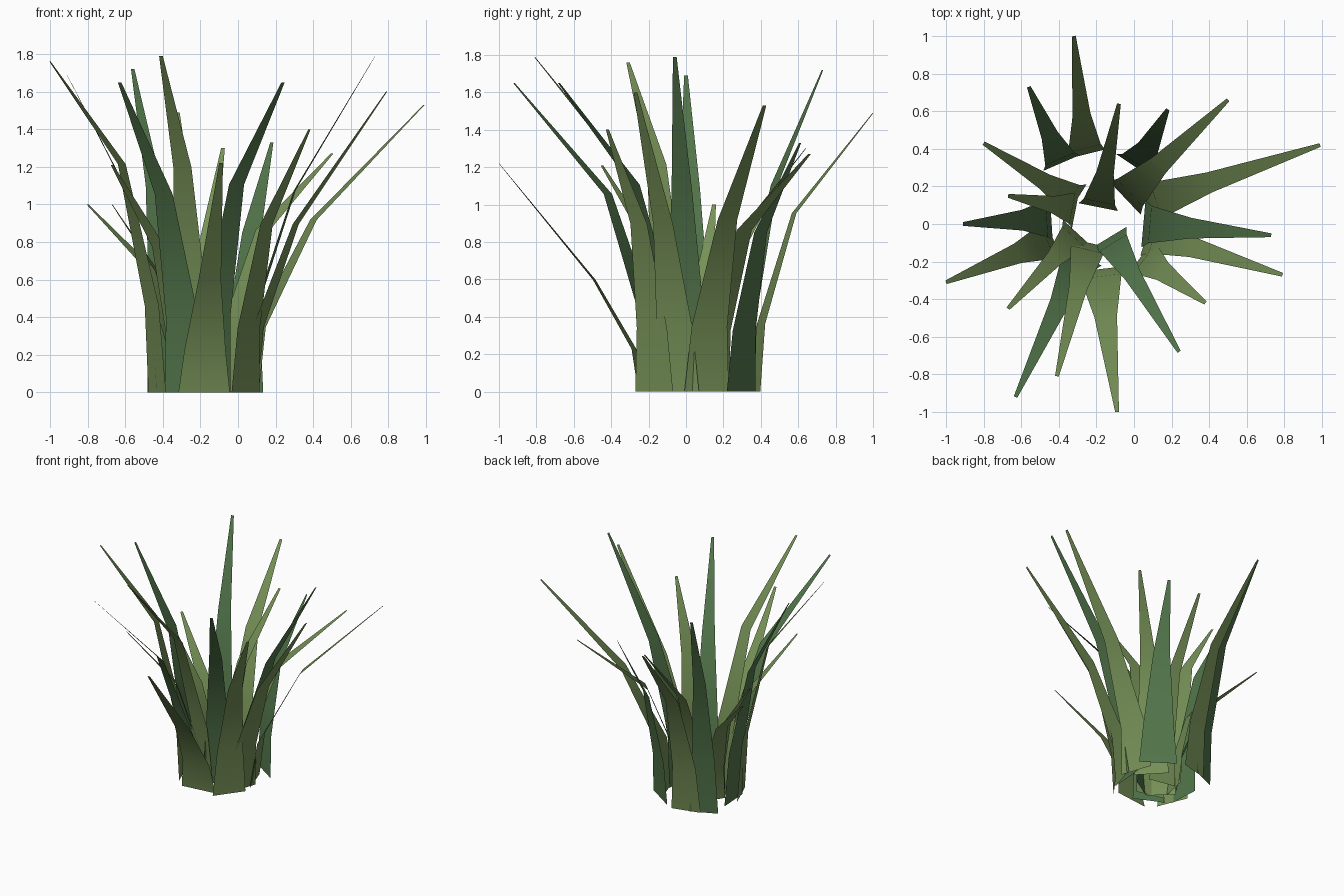
import bpy
from mathutils import Matrix, Vector

cube = bpy.data.objects.get("Cube")
if cube:
    bpy.data.objects.remove(cube, do_unlink=True)


def make_material(name, colour):
    mat = bpy.data.materials.new(name)
    mat.use_nodes = True
    mat.diffuse_color = colour
    bsdf = mat.node_tree.nodes["Principled BSDF"]
    bsdf.inputs["Base Color"].default_value = colour
    bsdf.inputs["Roughness"].default_value = 0.9
    return mat


OLIVE = make_material("olive green", (0.18, 0.28, 0.095, 1))
DEEP = make_material("deep green", (0.085, 0.18, 0.07, 1))


def blade(name, base, tip, height, mat, width=1.0, bend=0.64, reach=0.33, turn=0.0):
    """Flat tapering strip: upright at the foot, bending outward to the tip."""
    base, tip = Vector(base), Vector(tip)
    lean = tip - base
    side = Matrix.Rotation(turn, 2) @ Vector((-lean.y, lean.x)).normalized()
    # outward share, height share, half width
    rows = ((0, 0, 0.125), (0.05, 0.38 * bend, 0.1), (reach, bend, 0.055), (1, 1, 0.01))
    verts = []
    for out, up, half in rows:
        centre = base + lean * out
        for s in (-1, 1):
            p = centre + side * s * half * (width if up < 1 else 1)
            verts.append((p.x, p.y, height * up))
    faces = [(i, i + 1, i + 3, i + 2) for i in (0, 2, 4)]
    mesh = bpy.data.meshes.new(name)
    mesh.from_pydata(verts, [], faces)
    mesh.materials.append(mat)
    mesh.shade_smooth()
    obj = bpy.data.objects.new(name, mesh)
    bpy.context.collection.objects.link(obj)


# Back leaves
blade("back_leaf", (-.26, .37), (-.32, 1.0), 1.49, OLIVE, .9, turn=.15)
blade("back_right_leaf", (-.385, .325), (-.56, .73), 1.72, DEEP, .85, reach=.36)
blade("back_left_leaf", (.02, .295), (.18, .61), 1.33, DEEP, 1.1, turn=-.12)
blade("back_inner_leaf", (-.19, .09), (-.08, .64), 1.30, OLIVE, .85)
blade("back_left_inner_leaf", (-.05, .14), (.5, .66), 1.27, OLIVE, bend=.68)

# Left leaves
blade("left_long_leaf", (.07, .11), (.99, .42), 1.53, OLIVE, bend=.6, reach=.36)
blade("left_tall_leaf", (.05, 0), (.73, -.06), 1.79, DEEP, bend=.6, reach=.37)
blade("left_front_leaf", (.07, -.05), (.79, -.27), 1.60, OLIVE, bend=.56)
blade("left_short_leaf", (.04, -.17), (.38, -.42), 1.40, OLIVE)

# Front leaves
blade("front_left_leaf", (-.13, -.07), (.24, -.68), 1.65, DEEP, .85, .67)
blade("front_leaf", (-.18, -.24), (-.09, -1.0), 1.22, OLIVE, 1.1, .49)
blade("front_tall_leaf", (-.24, -.1), (-.41, -.81), 1.79, OLIVE, .9, .67)
blade("front_right_leaf", (-.28, -.17), (-.63, -.92), 1.65, DEEP, .95)

# Right leaves
blade("right_front_leaf", (-.3, -.05), (-.67, -.45), 1.21, OLIVE, .85)
blade("right_long_leaf", (-.43, -.08), (-1.0, -.31), 1.76, OLIVE, bend=.69)
blade("right_tall_leaf", (-.44, .03), (-.91, 0), 1.69, DEEP)
blade("right_inner_leaf", (-.31, .08), (-.67, .15), 1.0, OLIVE, .85)
blade("right_back_leaf", (-.31, .12), (-.8, .43), 1.0, OLIVE, .85, .66)
